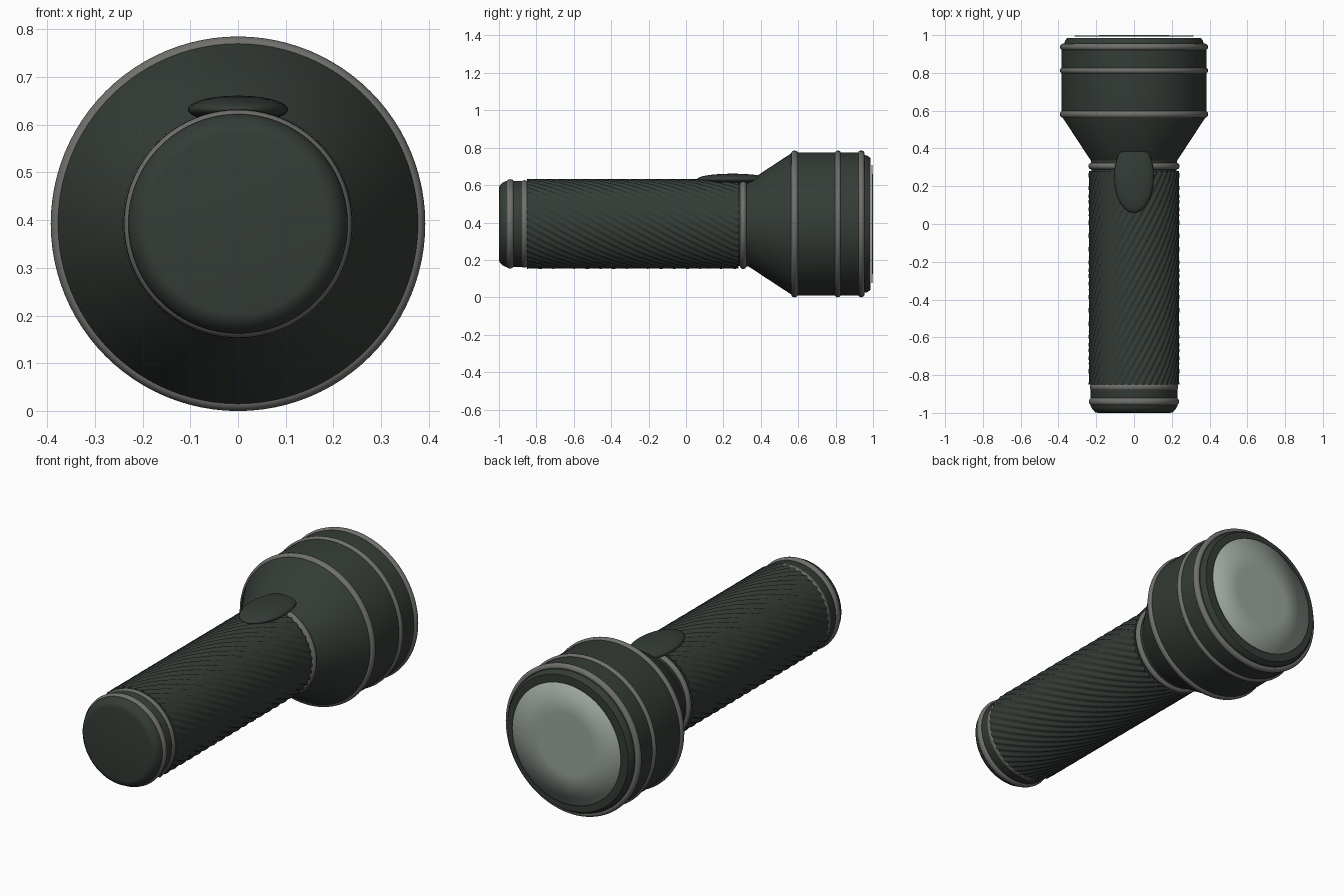
import bpy, bmesh, math

if "Cube" in bpy.data.objects:
    bpy.data.objects.remove(bpy.data.objects["Cube"])

AXIS_Z = 0.3925  # height of the torch axis, which runs along y


def material(name, rgb):
    m = bpy.data.materials.new(name)
    m.diffuse_color = (*rgb, 1.0)
    m.use_nodes = True
    m.node_tree.nodes["Principled BSDF"].inputs["Base Color"].default_value = m.diffuse_color
    return m


DARK = material("dark green grey", (0.035, 0.045, 0.037))
GREY = material("trim grey", (0.16, 0.16, 0.15))
LENS = material("pale lens", (0.33, 0.38, 0.34))


def finish(bm, name, mat, angle=None):
    bmesh.ops.recalc_face_normals(bm, faces=bm.faces[:])
    mesh = bpy.data.meshes.new(name)
    bm.to_mesh(mesh)
    bm.free()
    mesh.materials.append(mat)
    ob = bpy.data.objects.new(name, mesh)
    bpy.context.collection.objects.link(ob)
    mesh.shade_smooth()
    if angle:
        bpy.ops.object.select_all(action='DESELECT')
        ob.select_set(True)
        bpy.context.view_layer.objects.active = ob
        bpy.ops.object.shade_smooth_by_angle(angle=math.radians(angle))
    return ob


def lathe(name, profile, mat, segments=96, closed=False, angle=None, rib=None):
    """Turn (y, radius) points round the axis; rib(y, a) may offset the radius."""
    bm = bmesh.new()
    rows = []
    for y, r in profile:
        if r == 0:
            rows.append([bm.verts.new((0, y, AXIS_Z))] * segments)
            continue
        row = []
        for i in range(segments):
            a = math.tau * i / segments
            rr = r + (rib(y, a) if rib else 0)
            row.append(bm.verts.new((rr * math.sin(a), y, AXIS_Z + rr * math.cos(a))))
        rows.append(row)
    pairs = list(zip(rows, rows[1:]))
    if closed:
        pairs.append((rows[-1], rows[0]))
    for p, q in pairs:
        for i in range(segments):
            j = (i + 1) % segments
            bm.faces.new(list(dict.fromkeys((p[i], p[j], q[j], q[i]))))
    return finish(bm, name, mat, angle)


# Tail cap with a rounded bevel
lathe("tail_cap", [(-1.0, 0), (-1.0, 0.19), (-0.997, 0.205), (-0.98, 0.221),
                   (-0.962, 0.23), (-0.84, 0.229), (-0.84, 0)], DARK, angle=40)

# Grip with twisted ribs
TEETH, TWIST, START, END = 40, 2.4, -0.85, 0.28


def spiral_rib(y, a):
    return 0.005 * math.cos(TEETH * (a - TWIST * (y - START)))


ROWS = 72
grip = [(START + (END - START) * i / ROWS, 0.235) for i in range(ROWS + 1)]
lathe("ribbed_grip", [(START, 0.18)] + grip + [(END, 0.18)], DARK,
      segments=TEETH * 6, angle=50,
      rib=lambda y, a: spiral_rib(y, a))

# Flared head: neck, cone, barrel and bevelled rim
lathe("head", [(0.27, 0), (0.27, 0.225), (0.335, 0.228), (0.565, 0.379),
               (0.585, 0.383), (0.945, 0.383), (0.955, 0.368), (0.968, 0.366),
               (0.986, 0.353), (0.986, 0)], DARK, angle=30)

# Thin lens disc set just ahead of the rim
lathe("lens", [(1.0, 0), (0.9995, 0.16), (0.998, 0.316), (0.993, 0.316), (0.993, 0)], LENS)

# Rounded trim rings: (name, y, outer radius, half width, depth)
RINGS = [("tail_ring", -0.94, 0.239, 0.021, 0.018),
         ("grip_end_ring", -0.863, 0.234, 0.018, 0.012),
         ("neck_ring", 0.306, 0.242, 0.018, 0.02),
         ("cone_ring", 0.581, 0.3925, 0.019, 0.017),
         ("middle_ring", 0.812, 0.3925, 0.017, 0.017),
         ("front_ring", 0.937, 0.3925, 0.018, 0.017)]
for name, y, r, half, depth in RINGS:
    section = []
    for k in range(12):
        t = math.tau * k / 12
        section.append((y + half * math.cos(t), r - depth + depth * math.sin(t)))
    lathe(name, section, GREY, closed=True)

# Oval thumb switch, running into the cone
bm = bmesh.new()
bmesh.ops.create_uvsphere(bm, u_segments=40, v_segments=20, radius=1)
for v in bm.verts:
    v.co = (v.co.x * 0.105, 0.25 + v.co.y * 0.19, 0.632 + v.co.z * 0.029)
finish(bm, "thumb_switch", DARK)
